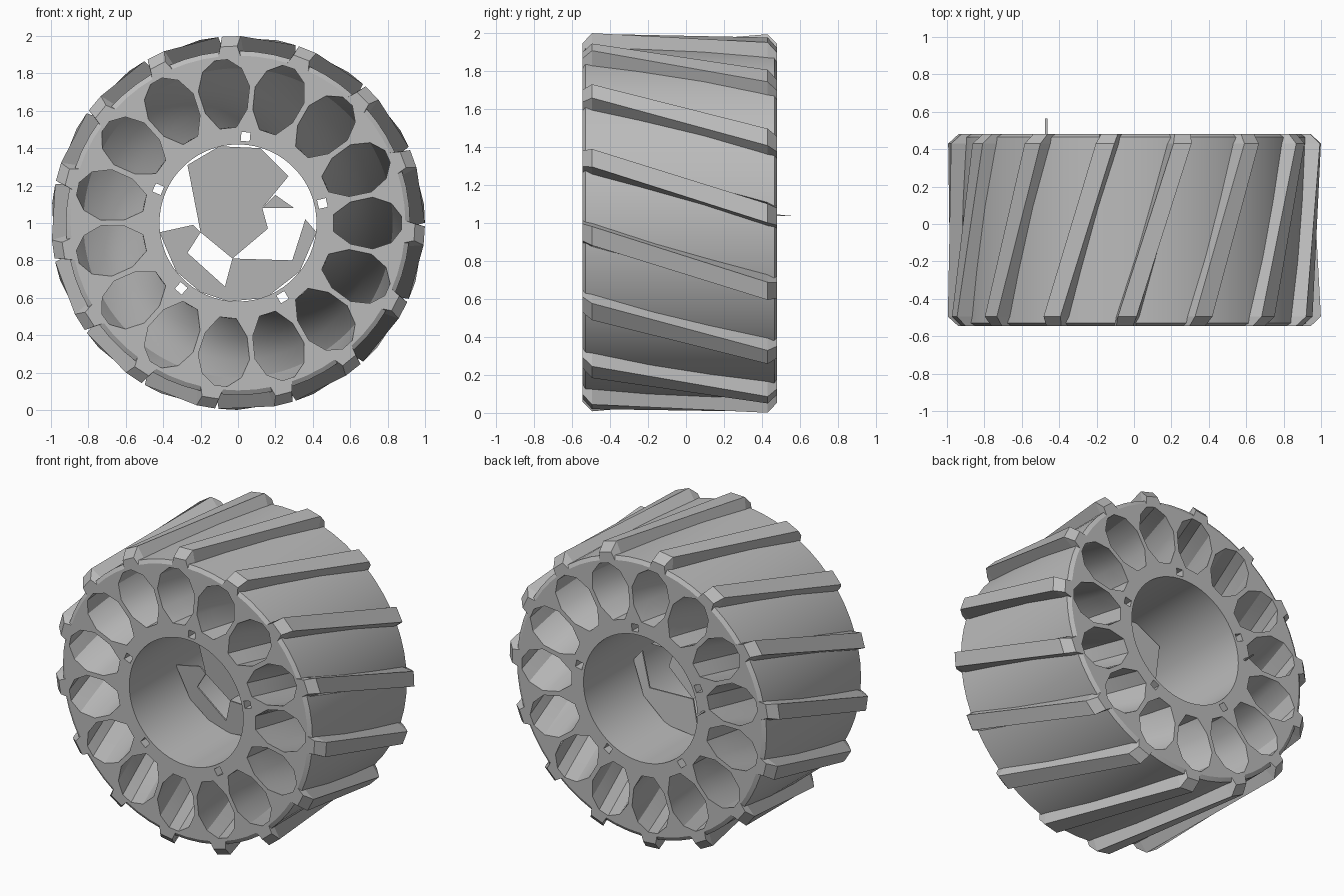
import bpy, bmesh
from math import sin, cos, pi, radians
from mathutils import Vector

old = bpy.data.objects.get("Cube")
if old:
    bpy.data.objects.remove(old, do_unlink=True)

COUNT = 15                  # treads and pockets around the wheel
FRONT, BACK = -0.545, 0.48
PITCH = 2 * pi / COUNT

grey = bpy.data.materials.new("plain grey")
grey.diffuse_color = (0.5, 0.5, 0.5, 1)
grey.use_nodes = True
grey.node_tree.nodes["Principled BSDF"].inputs["Base Color"].default_value = (0.5, 0.5, 0.5, 1)


def polar(r, angle, y, t=0.0):
    """Point at radius r and sideways offset t, turned about the axle."""
    return Vector((r * cos(angle) - t * sin(angle), y, 1 + r * sin(angle) + t * cos(angle)))


def loft(bm, loops, closed=False):
    """Skin matching loops, capping the ends unless the loops form a ring."""
    rings = [[bm.verts.new(p) for p in loop] for loop in loops]
    n = len(rings[0])
    pairs = list(zip(rings, rings[1:]))
    if closed:
        pairs.append((rings[-1], rings[0]))
    else:
        bm.faces.new(rings[0])
        bm.faces.new(rings[-1][::-1])
    for a, b in pairs:
        for i in range(n):
            j = (i + 1) % n
            bm.faces.new((a[j], a[i], b[i], b[j]))


def finish(name, bm):
    bmesh.ops.recalc_face_normals(bm, faces=bm.faces)
    mesh = bpy.data.meshes.new(name)
    bm.to_mesh(mesh)
    bm.free()
    mesh.materials.append(grey)
    obj = bpy.data.objects.new(name, mesh)
    bpy.context.collection.objects.link(obj)
    return obj


# Wheel body: a drum with an open bore
profile = [(0.42, FRONT), (0.895, FRONT), (0.92, FRONT + 0.015),
           (0.92, BACK - 0.015), (0.895, BACK), (0.42, BACK)]
bm = bmesh.new()
STEPS = 60
loft(bm, [[polar(r, 2 * pi * k / STEPS, y) for r, y in profile] for k in range(STEPS)], closed=True)
body = finish("wheel_body", bm)

# Pocket cutters: oval tunnels that twist by one pitch from front to back
half = [(0.51, 0.045), (0.60, 0.112), (0.72, 0.138), (0.82, 0.105), (0.875, 0.035)]
outline = half + [(r, -t) for r, t in reversed(half)]
SLICES = 8
bm = bmesh.new()
for k in range(COUNT):
    loops = []
    for s in range(-1, SLICES + 2):
        part = s / SLICES
        loops.append([polar(r, (k - part) * PITCH, FRONT + part * (BACK - FRONT), t)
                      for r, t in outline])
    loft(bm, loops)
# Small square lug holes right through the hub
for k in range(5):
    a = radians(85) + k * 2 * pi / 5
    loft(bm, [[polar(0.463 + dr, a, y, dt) for dr, dt in
               ((-0.024, -0.024), (0.024, -0.024), (0.024, 0.024), (-0.024, 0.024))]
              for y in (FRONT - 0.1, BACK + 0.1)])
cutter = finish("pocket_cutter", bm)
cutter.hide_render = True

cut = body.modifiers.new("pockets", 'BOOLEAN')
cut.operation = 'DIFFERENCE'
cut.solver = 'EXACT'
cut.object = cutter
bpy.context.view_layer.update()
carved = bpy.data.meshes.new_from_object(body.evaluated_get(bpy.context.evaluated_depsgraph_get()))
body.modifiers.clear()
body.data = carved
bpy.data.objects.remove(cutter, do_unlink=True)
bpy.ops.object.select_all(action='DESELECT')
body.select_set(True)
bpy.context.view_layer.objects.active = body
bpy.ops.object.shade_smooth_by_angle(angle=radians(30))

# Slanted tread bars with chamfered ends
bm = bmesh.new()
TWIST = radians(-19)
for k in range(COUNT):
    start = radians(93) + k * PITCH
    loops = []
    for y, top, width in ((FRONT, 0.945, 0.045), (FRONT + 0.05, 0.998, 0.05),
                          (BACK - 0.05, 0.998, 0.05), (BACK, 0.945, 0.045)):
        a = start + TWIST * (y - FRONT) / (BACK - FRONT)
        loops.append([polar(0.89, a, y, -width - 0.015), polar(top, a, y, -width),
                      polar(top, a, y, width), polar(0.89, a, y, width + 0.015)])
    loft(bm, loops)
finish("tread_bars", bm)

# Broken membrane inside the bore
shards = [
    [(-.27, 1.31), (-.1, 1.41), (.12, 1.4), (.27, 1.25), (.13, 1.08), (.16, .97), (-.03, .81), (-.2, .95)],
    [(-.03, .81), (.29, .8), (.36, 1.02), (.42, .95), (.33, .74), (.15, .6), (-.05, .58), (-.07, .66)],
    [(-.42, .95), (-.24, .99), (-.2, .95), (-.27, .84), (-.07, .66), (-.05, .58), (-.2, .63), (-.33, .74)],
    [(.13, 1.08), (.3, 1.08), (.2, 1.15)],
]
bm = bmesh.new()
for shard in shards:
    loft(bm, [[Vector((x, y - 0.1 * (z - 1), z)) for x, z in shard] for y in (-0.06, -0.05)])
finish("bore_membrane", bm)

# Thin splinter standing out at the back
bm = bmesh.new()
loft(bm, [[Vector((x, BACK - 0.02, 1.035)), Vector((x, BACK - 0.02, 1.045)), Vector((x, 0.565, 1.04))]
          for x in (-0.475, -0.462)])
finish("back_splinter", bm)
